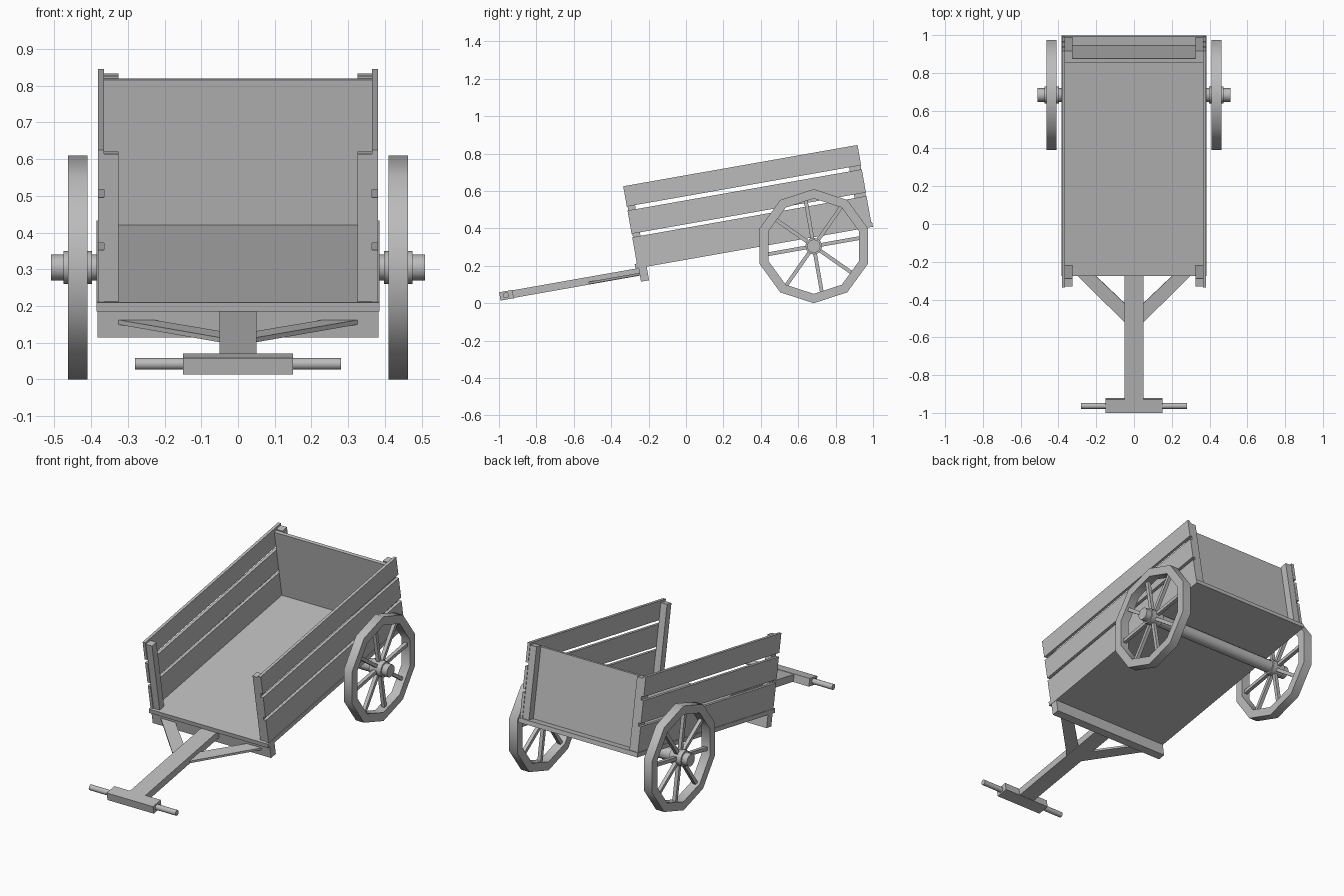
import bpy, bmesh
from math import radians, pi
from mathutils import Matrix, Vector

cube = bpy.data.objects.get("Cube")
if cube:
    bpy.data.objects.remove(cube, do_unlink=True)

TILT = Matrix.Rotation(radians(10), 4, 'X')   # the cart rests tipped onto its wheels
FLAT = Matrix.Identity(4)

wood = bpy.data.materials.new("plain_grey")
wood.use_nodes = True
GREY = (0.5, 0.5, 0.5, 1)
wood.diffuse_color = GREY
wood.node_tree.nodes["Principled BSDF"].inputs["Base Color"].default_value = GREY


def finish(name, bm, matrix=TILT, smooth=False):
    bm.transform(matrix)
    bmesh.ops.recalc_face_normals(bm, faces=bm.faces)
    mesh = bpy.data.meshes.new(name)
    bm.to_mesh(mesh)
    bm.free()
    mesh.materials.append(wood)
    obj = bpy.data.objects.new(name, mesh)
    bpy.context.collection.objects.link(obj)
    if smooth:
        bpy.ops.object.select_all(action='DESELECT')
        obj.select_set(True)
        bpy.context.view_layer.objects.active = obj
        bpy.ops.object.shade_smooth_by_angle(angle=radians(40))
    return obj


def add_box(bm, x, y, z, matrix=FLAT):
    lo, hi = Vector((x[0], y[0], z[0])), Vector((x[1], y[1], z[1]))
    scale = Matrix.Diagonal((*(hi - lo), 1))
    bmesh.ops.create_cube(bm, size=1, matrix=matrix @ Matrix.Translation((lo + hi) / 2) @ scale)


def box(name, x, y, z):
    bm = bmesh.new()
    add_box(bm, x, y, z)
    return finish(name, bm)


def prism(name, points, z):
    bm = bmesh.new()
    face = bm.faces.new([bm.verts.new((x, y, z[0])) for x, y in points])
    top = bmesh.ops.extrude_face_region(bm, geom=[face])["geom"]
    bmesh.ops.translate(bm, vec=(0, 0, z[1] - z[0]),
                        verts=[v for v in top if isinstance(v, bmesh.types.BMVert)])
    return finish(name, bm)


def rod(name, x, radius, centre, matrix, sides=12):
    bm = bmesh.new()
    place = Matrix.Translation(((x[0] + x[1]) / 2, *centre)) @ Matrix.Rotation(pi / 2, 4, 'Y')
    bmesh.ops.create_cone(bm, cap_ends=True, segments=sides, radius1=radius, radius2=radius,
                          depth=abs(x[1] - x[0]), matrix=place)
    return finish(name, bm, matrix, smooth=True)


def span(side, a, b):
    return tuple(sorted((side * a, side * b)))


# Bed, tailboard and front bolster
FLOOR_TOP = 0.254
box("floor", (-0.385, 0.385), (-0.234, 1.055), (0.229, FLOOR_TOP))
box("tailboard", (-0.365, 0.365), (0.985, 1.005), (FLOOR_TOP, 0.655))
box("bolster", (-0.383, 0.383), (-0.217, -0.173), (0.155, 0.229))

# Drawbar with its cross handle
box("drawbar", (-0.05, 0.05), (-0.91, -0.217), (0.188, 0.229))
box("handle_block", (-0.15, 0.15), (-0.974, -0.902), (0.186, 0.231))

HUB = (0.683, 0.305)
for side, label in ((1, "left"), (-1, "right")):
    # Side planks and corner posts
    for part, z in (("lower", (FLOOR_TOP, 0.397)), ("middle", (0.416, 0.542)),
                    ("upper", (0.564, 0.674))):
        box(f"{label}_{part}_plank", span(side, 0.365, 0.382), (-0.222, 1.05), z)
    for part, y in (("front", (-0.218, -0.177)), ("rear", (1.005, 1.047))):
        box(f"{label}_{part}_post", span(side, 0.325, 0.365), y, (FLOOR_TOP, 0.662))

    # Diagonal brace and hand grip
    prism(f"{label}_brace", [(side * x, y) for x, y in
          ((0.05, -0.493), (0.325, -0.217), (0.23, -0.217), (0.05, -0.391))], (0.19, 0.203))
    rod(f"{label}_grip", span(side, 0.15, 0.28), 0.016, (-0.941, 0.209), TILT)

    # Ten-sided wheel rim
    place = Matrix.Translation((0, *HUB))
    bm = bmesh.new()
    turn = Matrix.Rotation(2 * pi / 10, 4, 'X')
    profile = [Vector((side * x, 0, r)) for x, r in
               ((0.41, 0.255), (0.463, 0.255), (0.463, 0.305), (0.41, 0.305))]
    rings = []
    for i in range(10):
        rings.append([bm.verts.new(p) for p in profile])
        profile = [turn @ p for p in profile]
    for i in range(10):
        a, b = rings[i - 1], rings[i]
        for j in range(4):
            bm.faces.new((a[j - 1], a[j], b[j], b[j - 1]))
    finish(f"{label}_wheel_rim", bm, place, smooth=True)

    # Eight spokes and the hub
    bm = bmesh.new()
    for i in range(8):
        add_box(bm, span(side, 0.426, 0.447), (-0.01, 0.01), (0.03, 0.258),
                Matrix.Rotation(radians(10 + 45 * i), 4, 'X'))
    finish(f"{label}_spokes", bm, place)
    rod(f"{label}_hub", span(side, 0.398, 0.475), 0.045, HUB, FLAT)

# Axle through both wheels
rod("axle", (-0.51, 0.51), 0.036, HUB, FLAT)
